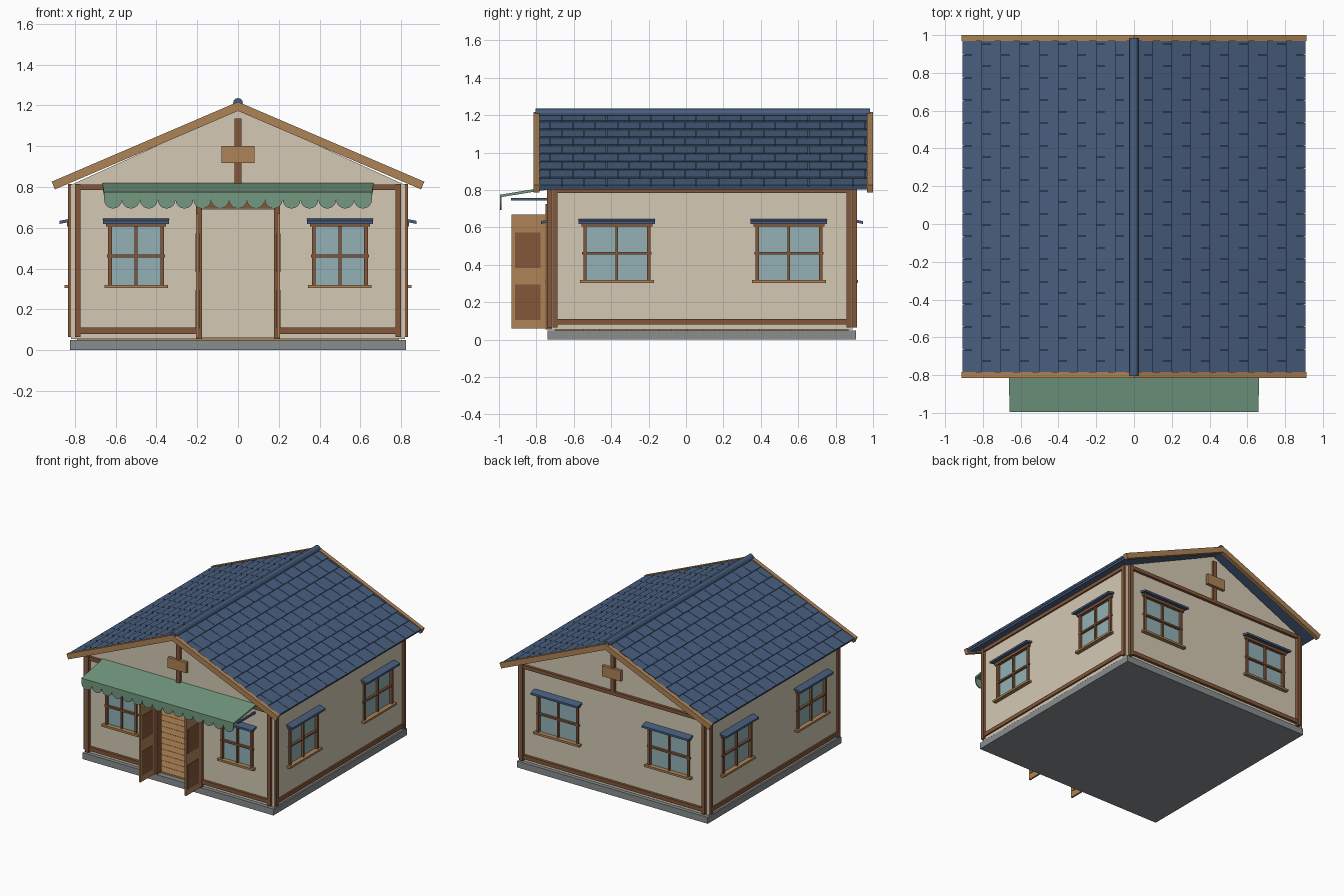
import bpy, bmesh, math
from mathutils import Vector

if "Cube" in bpy.data.objects:
    bpy.data.objects.remove(bpy.data.objects["Cube"])


def paint(name, rgb):
    m = bpy.data.materials.new(name)
    m.diffuse_color = [((c / 255 + 0.055) / 1.055) ** 2.4 for c in rgb] + [1]
    m.use_nodes = True
    m.node_tree.nodes["Principled BSDF"].inputs["Base Color"].default_value = m.diffuse_color
    return m


CREAM = paint("cream plaster", (212, 201, 180))
BLUE = paint("blue roof tile", (72, 94, 126))
TAN = paint("light wood", (174, 131, 86))
BROWN = paint("dark wood", (131, 87, 58))
GREEN = paint("green canvas", (115, 152, 128))
GLASS = paint("window glass", (147, 177, 181))
GREY = paint("grey stone", (136, 141, 143))


def box(a0, a1, b0, b1, c0, c1):
    return [Vector((a, b, c)) for a in (a0, a1) for b in (b0, b1) for c in (c0, c1)]


def finish(name, mat, bm):
    bmesh.ops.recalc_face_normals(bm, faces=bm.faces[:])
    me = bpy.data.meshes.new(name)
    bm.to_mesh(me)
    bm.free()
    me.materials.append(mat)
    ob = bpy.data.objects.new(name, me)
    bpy.context.collection.objects.link(ob)
    return ob


def make(name, mat, boxes, place=lambda p: p):
    """One mesh from several boxes, each point passed through a placement rule."""
    bm = bmesh.new()
    for pts in boxes:
        v = [bm.verts.new(place(p)) for p in pts]
        for f in ((0, 1, 3, 2), (4, 5, 7, 6), (0, 1, 5, 4), (2, 3, 7, 6), (0, 2, 6, 4), (1, 3, 7, 5)):
            bm.faces.new([v[i] for i in f])
    return finish(name, mat, bm)


def extrude_profile(name, mat, pts, y0, y1):
    """Outline in x and z, pulled along y."""
    bm = bmesh.new()
    face = bm.faces.new([bm.verts.new((x, y0, z)) for x, z in pts])
    new = bmesh.ops.extrude_face_region(bm, geom=[face])["geom"]
    bmesh.ops.translate(bm, vec=(0, y1 - y0, 0),
                        verts=[g for g in new if isinstance(g, bmesh.types.BMVert)])
    return finish(name, mat, bm)


# Main sizes
WX, YF, YB = 0.82, -0.72, 0.89
Z0, ZT, TH = 0.055, 0.81, 0.03

# Wall frames: u runs along the wall, d points outward
FACES = {
    "front": lambda p: (p[0], YF - p[1], p[2]),
    "back": lambda p: (p[0], YB + p[1], p[2]),
    "right": lambda p: (WX + p[1], p[0], p[2]),
    "left": lambda p: (-WX - p[1], p[0], p[2]),
}


def wall(side, u0, u1, holes):
    parts, u = [], u0
    for a, b, lo, hi in holes:
        parts.append(box(u, a, -TH, 0, Z0, ZT))
        if lo > Z0:
            parts.append(box(a, b, -TH, 0, Z0, lo))
        parts.append(box(a, b, -TH, 0, hi, ZT))
        u = b
    parts.append(box(u, u1, -TH, 0, Z0, ZT))
    make(side + "_wall", CREAM, parts, FACES[side])


def window(side, c, w):
    """w is half the opening width."""
    at, tag = FACES[side], side + "_window"
    make(tag + "_glass", GLASS, [box(c - w, c + w, -0.016, -0.006, 0.31, 0.615)], at)
    frame = [box(c + s * w - 0.009, c + s * w + 0.009, -0.01, 0.014, 0.31, 0.62) for s in (-1, 1)]
    frame += [box(c - 0.007, c + 0.007, -0.01, 0.01, 0.32, 0.61),
              box(c - w - 0.015, c + w + 0.015, -0.01, 0.012, 0.455, 0.469),
              box(c - w - 0.02, c + w + 0.02, -0.01, 0.018, 0.606, 0.626)]
    make(tag + "_frame", BROWN, frame, at)
    make(tag + "_sill", TAN, [box(c - w - 0.028, c + w + 0.028, -0.01, 0.03, 0.304, 0.32)], at)
    cap = box(c - w - 0.034, c + w + 0.034, 0, 0.055, 0.63, 0.645)
    for p in cap:
        p.z -= p.y * 0.2
    make(tag + "_cap", BLUE, [cap], at)


# Foundation and plank floor
make("foundation", GREY, [box(-0.825, 0.825, -0.74, 0.91, 0, 0.05)])
make("plank_floor", TAN, [box(-0.79, 0.79, -0.70 + i * 0.0785, -0.624 + i * 0.0785, 0.045, 0.062)
                          for i in range(20)])

# Walls with openings, then windows
layout = {"front": [(-0.5, 0.128), (0.5, 0.128)], "back": [(-0.48, 0.17), (0.48, 0.17)],
          "right": [(-0.37, 0.17), (0.55, 0.17)], "left": [(-0.37, 0.17), (0.55, 0.17)]}
for side, wins in layout.items():
    holes = [(c - w, c + w, 0.31, 0.615) for c, w in wins]
    if side == "front":
        holes.insert(1, (-0.18, 0.18, Z0, 0.69))
    ends = (-WX, WX) if side in ("front", "back") else (YF + TH, YB - TH)
    wall(side, *ends, holes)
    for c, w in wins:
        window(side, c, w)

    # Corner posts and horizontal beams
    if side in ("front", "back"):
        a, b = -0.80, 0.80
    else:
        a, b = YF + 0.005, YB - 0.005
    beams = [box(a, a + 0.028, -0.005, 0.024, 0.065, 0.815), box(b - 0.028, b, -0.005, 0.024, 0.065, 0.815)]
    dd = 0.02 if side in ("front", "back") else 0.012
    if side not in ("front", "back"):
        for p in beams[0] + beams[1]:
            p.y = min(p.y, 0.015)
    beams.append(box(a, b, -0.005, dd, 0.785, 0.813))
    if side == "front":
        beams += [box(a, -0.19, -0.005, dd, 0.08, 0.11), box(0.19, b, -0.005, dd, 0.08, 0.11)]
    else:
        beams.append(box(a, b, -0.005, dd, 0.08, 0.11))
    make(side + "_timber_frame", BROWN, beams, FACES[side])

# Gables with king post and plaque
for side, y0, y1 in (("front", YF, YF + TH), ("back", YB - TH, YB)):
    extrude_profile(side + "_gable", CREAM, [(-WX, ZT), (WX, ZT), (0, 1.183)], y0, y1)
    make(side + "_king_post", BROWN, [box(-0.016, 0.016, -0.005, 0.02, 0.81, 1.135)], FACES[side])
    make(side + "_gable_plaque", TAN, [box(-0.08, 0.08, 0.01, 0.034, 0.918, 1.0)], FACES[side])

# Door frame and two open leaves
make("door_frame", BROWN, [box(s * 0.192 - 0.015, s * 0.192 + 0.015, -TH, 0.03, Z0, 0.71) for s in (-1, 1)]
     + [box(-0.207, 0.207, -TH, 0.03, 0.695, 0.725)], FACES["front"])
for s, tag in ((-1, "left"), (1, "right")):
    x = s * 0.198
    make(tag + "_door", TAN, [box(x - 0.007, x + 0.007, -0.933, -0.748, 0.06, 0.67)])
    make(tag + "_door_panels", BROWN, [box(x - 0.0095, x + 0.0095, -0.915, -0.778, lo, lo + 0.19)
                                       for lo in (0.105, 0.383)])

# Roof: u runs down the slope, h stands off it
ANG = math.atan(0.428)
CA, SA, APEX, RUN = math.cos(ANG), math.sin(ANG), 1.212, 0.985
ROWS, TILE, RY0, RY1 = 9, 0.12, -0.785, 0.97
for s, tag in ((-1, "left"), (1, "right")):
    def slope(p, s=s):
        return (s * (p.x * CA + p.z * SA), p.y, APEX - p.x * SA + p.z * CA)

    make(tag + "_roof_deck", BLUE, [box(0.0, RUN - 0.005, RY0, RY1, -0.026, -0.008)], slope)
    tiles = []
    step = RUN / ROWS
    for r in range(ROWS):
        y = RY0 - (TILE / 2 if r % 2 else 0)
        while y < RY1 - 0.005:
            t = box(r * step, (r + 1) * step, max(y, RY0) + 0.0015, min(y + TILE, RY1) - 0.0015, -0.012, 0.003)
            for p in t[:4]:
                p.z -= 0.008
            tiles.append(t)
            y += TILE
    make(tag + "_roof_tiles", BLUE, tiles, slope)

# Barge boards on both gable ends
for tag, y0, y1 in (("front", -0.815, -0.783), ("back", 0.968, 1.0)):
    extrude_profile(tag + "_barge_board", TAN,
                    [(0, 1.218), (0.914, 0.826), (0.898, 0.788), (0, 1.173), (-0.898, 0.788), (-0.914, 0.826)],
                    y0, y1)

# Round ridge cap
N = 12
ridge = extrude_profile("ridge_cap", BLUE,
                        [(0.024 * math.cos(2 * math.pi * i / N), 1.212 + 0.024 * math.sin(2 * math.pi * i / N))
                         for i in range(N)], -0.805, 0.985)
bpy.context.view_layer.objects.active = ridge
ridge.select_set(True)
bpy.ops.object.shade_smooth_by_angle()

# Awning canvas, scalloped edge and support arms
canvas = box(-0.665, 0.665, -0.995, YF, 0.806, 0.82)
for p in canvas:
    if p.y < -0.9:
        p.z -= 0.045
        p.x *= 0.99
make("awning_canvas", GREEN, [canvas])
COUNT, R = 15, 0.0438
outline = [(-0.657, 0.772)]
for k in range(COUNT):
    cx = -0.657 + R * (2 * k + 1)
    outline += [(cx - R * math.cos(math.pi * i / 8), 0.738 - R * math.sin(math.pi * i / 8))
                for i in range(0 if k == 0 else 1, 9)]
outline.append((outline[-1][0], 0.772))
extrude_profile("awning_scallops", GREEN, outline, -0.995, -0.987)
make("awning_arms", BLUE, [box(s * 0.65 - 0.007, s * 0.65 + 0.007, -0.935, YF, 0.744, 0.758) for s in (-1, 1)])
